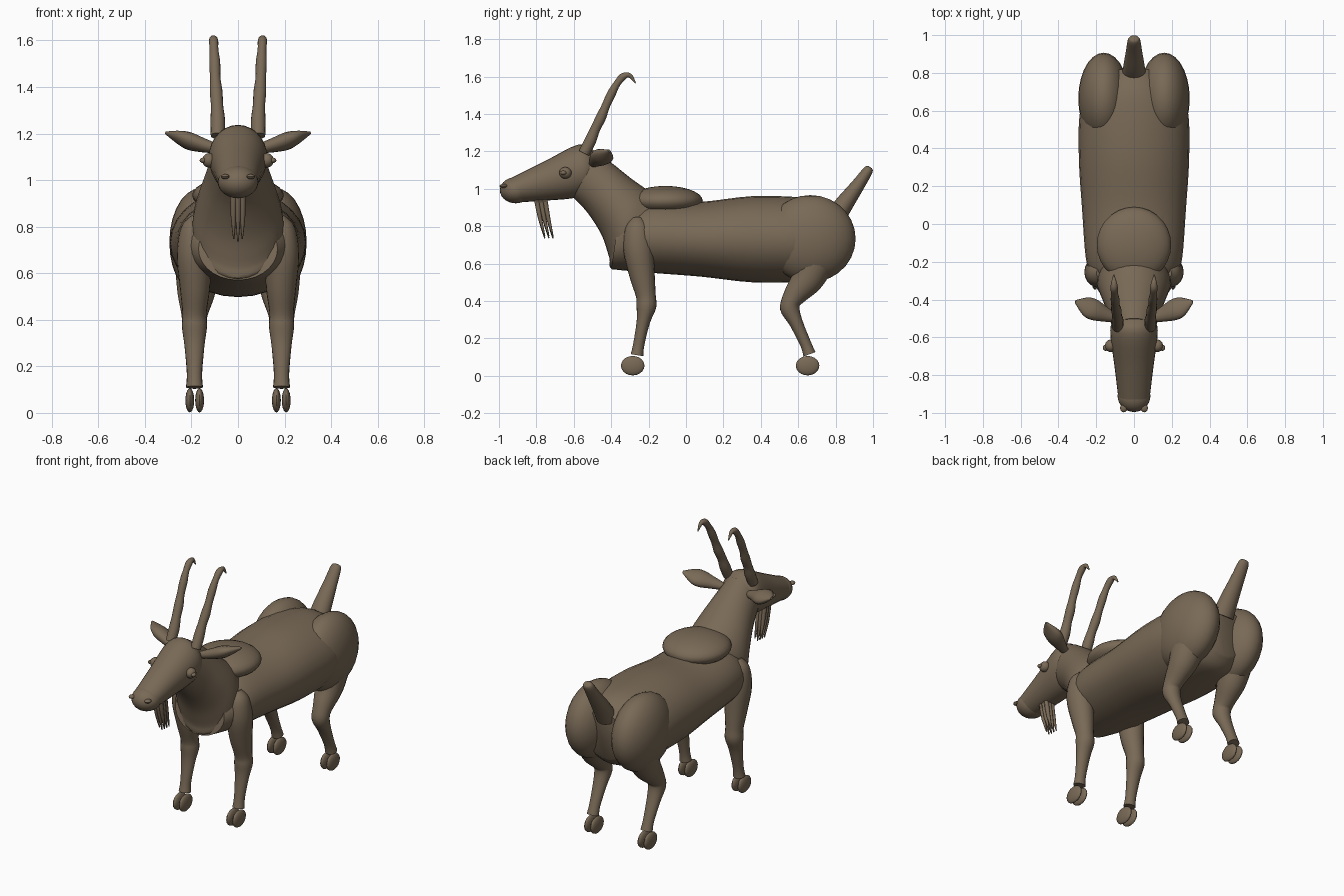
import bpy, bmesh, math
from mathutils import Vector, Matrix

cube = bpy.data.objects.get("Cube")
if cube:
    bpy.data.objects.remove(cube, do_unlink=True)

coat = bpy.data.materials.new("brown_coat")
COLOUR = (0.19, 0.142, 0.093, 1)
coat.diffuse_color = COLOUR
coat.use_nodes = True
coat.node_tree.nodes["Principled BSDF"].inputs["Base Color"].default_value = COLOUR


def finish(name, bm):
    bmesh.ops.recalc_face_normals(bm, faces=bm.faces)
    mesh = bpy.data.meshes.new(name)
    bm.to_mesh(mesh)
    bm.free()
    mesh.materials.append(coat)
    ob = bpy.data.objects.new(name, mesh)
    bpy.context.collection.objects.link(ob)
    bpy.ops.object.select_all(action='DESELECT')
    ob.select_set(True)
    bpy.context.view_layer.objects.active = ob
    bpy.ops.object.shade_smooth_by_angle(angle=math.radians(45))
    return ob


def spline(rings, steps):
    """Smooth in-between rings, each a tuple of vectors (centre, u, v)."""
    out = []
    last = len(rings) - 1
    for i in range(last):
        a, b, c, d = (rings[max(0, min(last, i + k))] for k in (-1, 0, 1, 2))
        for s in range(steps):
            t = s / steps
            out.append(tuple(
                q + t / 2 * (r - p + t * (2 * p - 5 * q + 4 * r - w + t * (3 * (q - r) + w - p)))
                for p, q, r, w in zip(a, b, c, d)))
    return out + [rings[-1]]


def loft(name, rings, sides=28, steps=4):
    bm = bmesh.new()
    loops = []
    for c, u, v in spline(rings, steps):
        angles = [math.tau * k / sides for k in range(sides)]
        loops.append([bm.verts.new(c + u * math.cos(a) + v * math.sin(a)) for a in angles])
    for lo, hi in zip(loops, loops[1:]):
        for k in range(sides):
            j = (k + 1) % sides
            bm.faces.new((lo[k], lo[j], hi[j], hi[k]))
    bm.faces.new(loops[0])
    bm.faces.new(loops[-1])
    return finish(name, bm)


def trunk(name, sections):
    """Sections: top y, top z, bottom y, bottom z, half width."""
    rings = []
    for ty, tz, by, bz, w in sections:
        top, low = Vector((0, ty, tz)), Vector((0, by, bz))
        rings.append(((top + low) / 2, Vector((w, 0, 0)), (top - low) / 2))
    return loft(name, rings)


def tube(name, rows, ref=(1, 0, 0), side=1, sides=20, steps=4):
    """Rows: x, y, z, radius along ref, radius across it."""
    pts = [Vector((r[0] * side, r[1], r[2])) for r in rows]
    rings = []
    for i, r in enumerate(rows):
        t = (pts[min(i + 1, len(pts) - 1)] - pts[max(i - 1, 0)]).normalized()
        u = Vector(ref)
        u = (u - t * u.dot(t)).normalized()
        rings.append((pts[i], u * r[3], t.cross(u) * r[4]))
    return loft(name, rings, sides, steps)


def ball(name, centre, radii, segments=28):
    bm = bmesh.new()
    bmesh.ops.create_uvsphere(bm, u_segments=segments, v_segments=segments // 2, radius=1,
                              matrix=Matrix.Translation(centre) @ Matrix.Diagonal((*radii, 1)))
    return finish(name, bm)


# Body, neck and head
trunk("body", [
    (-.36, .84, -.40, .57, .17), (-.30, .89, -.30, .56, .22), (-.18, .93, -.18, .55, .255),
    (.08, .93, .08, .53, .275), (.35, .96, .35, .50, .292), (.60, .955, .60, .50, .285),
    (.73, .93, .73, .51, .22), (.82, .87, .80, .57, .14)])
trunk("neck", [
    (-.50, 1.21, -.60, .95, .115), (-.40, 1.14, -.525, .87, .14), (-.30, 1.06, -.45, .75, .175),
    (-.23, 1.01, -.41, .63, .195), (-.16, .96, -.39, .57, .19), (-.10, .92, -.2, .57, .17)])
trunk("head", [
    (-.93, 1.06, -.93, .925, .082), (-.75, 1.15, -.76, .936, .103),
    (-.58, 1.235, -.60, .95, .125), (-.51, 1.21, -.53, .98, .115), (-.46, 1.15, -.48, 1.05, .06)])
ball("muzzle", (0, -.91, .992), (.087, .085, .07))
ball("withers", (0, -.11, .935), (.197, .20, .08))

# Tail
tube("tail", [(0, .79, .83, .065, .055), (0, .84, .91, .056, .05), (0, .92, 1.02, .042, .036),
              (0, .975, 1.10, .032, .026), (0, .985, 1.115, .012, .01)])

for side, label in ((1, "left"), (-1, "right")):
    ball(label + "_haunch", (side * .16, .665, .733), (.135, .242, .233))

    # Legs
    tube(label + "_front_leg", [
        (.17, -.26, .84, .03, .03), (.185, -.26, .79, .06, .065), (.19, -.255, .68, .073, .08),
        (.185, -.235, .54, .065, .068), (.187, -.215, .43, .052, .053), (.187, -.212, .37, .054, .053),
        (.187, -.228, .29, .043, .036), (.187, -.252, .17, .032, .03), (.187, -.262, .11, .036, .034)],
        side=side)
    tube(label + "_hind_leg", [
        (.17, .69, .62, .10, .11), (.18, .645, .51, .08, .085), (.187, .575, .42, .056, .058),
        (.187, .555, .36, .052, .052), (.187, .59, .28, .042, .036), (.187, .64, .17, .033, .03),
        (.187, .66, .115, .036, .034)], side=side)
    for end, y in (("front", -.285), ("hind", .65)):
        for toe, x in (("inner", .165), ("outer", .207)):
            ball(f"{label}_{end}_{toe}_hoof", (side * x, y, .054), (.019, .063, .052), 20)

    # Horns with gentle rings
    path = [(.087, -.545, 1.19), (.087, -.51, 1.26), (.09, -.485, 1.32), (.094, -.455, 1.38),
            (.098, -.43, 1.44), (.1, -.40, 1.505), (.103, -.37, 1.56), (.105, -.335, 1.60),
            (.106, -.30, 1.605), (.107, -.27, 1.565)]
    rows = []
    for i, p in enumerate(path):
        r = .031 - .0019 * i + (.002 if i % 2 else -.001)
        if i > 7:
            r = .012 if i == 8 else .003
        rows.append((*p, r, r))
    tube(label + "_horn", rows, side=side, sides=16)

    # Ears
    tube(label + "_ear", [
        (.09, -.50, 1.135, .022, .02), (.15, -.48, 1.15, .04, .03), (.21, -.455, 1.168, .058, .036),
        (.255, -.435, 1.183, .052, .026), (.31, -.41, 1.203, .008, .006)],
        ref=(0, 1, -.25), side=side, sides=16)

    # Eyes and nostrils
    ball(label + "_eye", (side * .124, -.645, 1.085), (.03, .033, .031), 20)
    ball(label + "_pupil", (side * .149, -.655, 1.085), (.016, .017, .012), 12)
    ball(label + "_nostril", (side * .055, -.975, 1.015), (.019, .022, .011), 12)

# Beard strands
for i in range(3):
    for j in range(3):
        x, y = (i - 1) * .02, -.80 + j * .022
        tube("beard_strand", [(x, y, .95, .014, .014), (x, y + .02, .84, .011, .011),
                              (x * .9, y + .045, .735 + .012 * abs(i - 1), .003, .003)],
             sides=8, steps=2)
